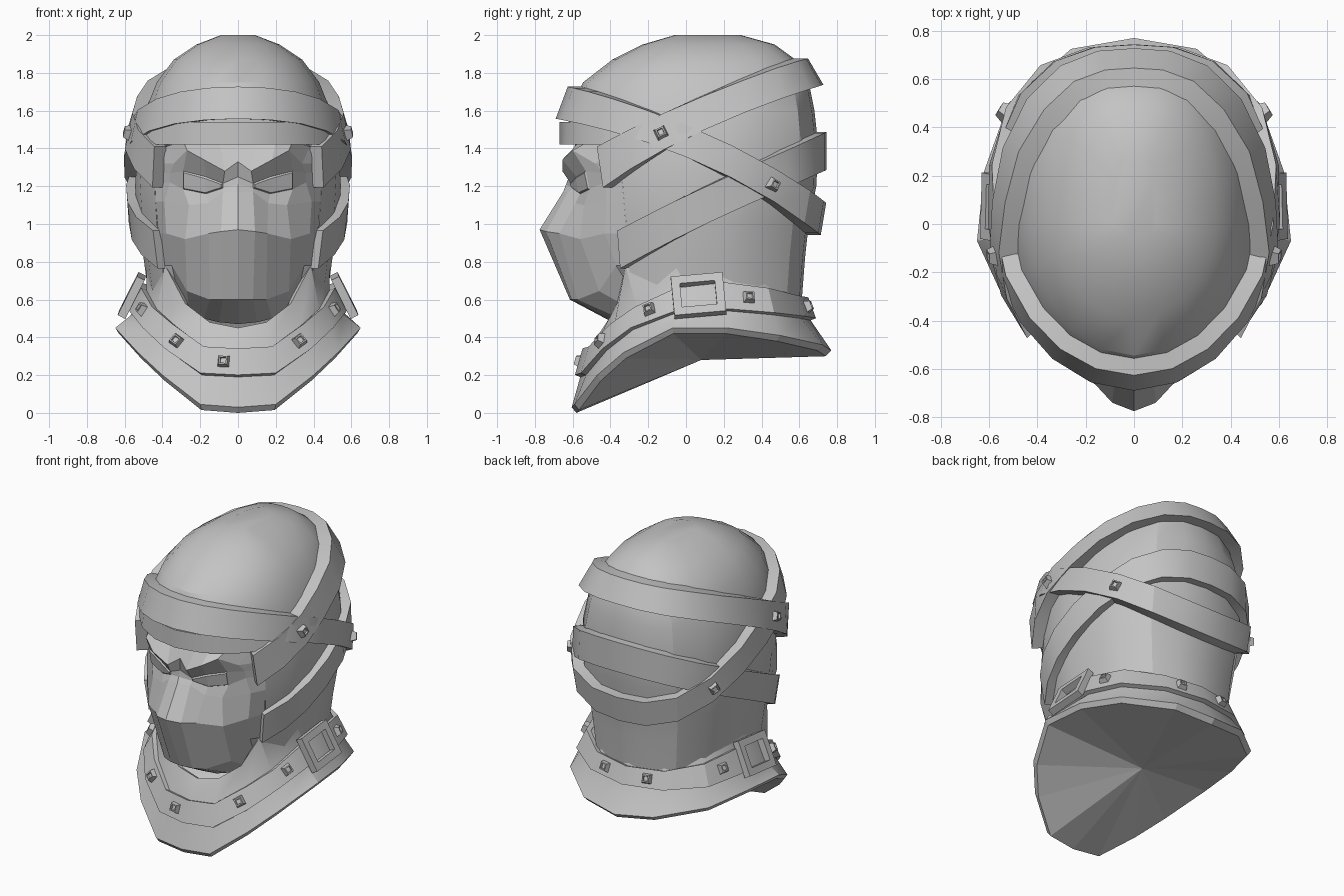
import bpy, bmesh, math
from mathutils import Vector, Matrix

if "Cube" in bpy.data.objects:
    bpy.data.objects.remove(bpy.data.objects["Cube"])

grey = bpy.data.materials.new("stone_grey")
grey.diffuse_color = (0.55, 0.55, 0.55, 1)
grey.use_nodes = True
grey.node_tree.nodes["Principled BSDF"].inputs["Base Color"].default_value = grey.diffuse_color


def finish(name, bm, angle=None):
    me = bpy.data.meshes.new(name)
    bm.to_mesh(me)
    bm.free()
    me.materials.append(grey)
    ob = bpy.data.objects.new(name, me)
    bpy.context.collection.objects.link(ob)
    if angle:
        bpy.ops.object.select_all(action='DESELECT')
        ob.select_set(True)
        bpy.context.view_layer.objects.active = ob
        bpy.ops.object.shade_smooth_by_angle(angle=math.radians(angle))
    return ob


def loft(rings, closed=True, wrap=False):
    """Skin point rows, listed from bottom to top and counterclockwise."""
    bm = bmesh.new()
    v = [[bm.verts.new(p) for p in r] for r in rings]
    n, m = len(rings[0]), len(rings)
    for j in range(m if wrap else m - 1):
        a, b = v[j], v[(j + 1) % m]
        for i in range(n if closed else n - 1):
            k = (i + 1) % n
            bm.faces.new((a[i], a[k], b[k], b[i]))
    if wrap and not closed:
        bm.faces.new([r[0] for r in reversed(v)])
        bm.faces.new([r[-1] for r in v])
    return bm, v


# Head cross-sections: height, half width, front depth, back depth
SECT = [(.56, .465, .48, .61), (.82, .50, .52, .63), (1.0, .53, .54, .65),
        (1.2, .545, .57, .69), (1.42, .53, .62, .70), (1.6, .49, .62, .68),
        (1.75, .43, .545, .65), (1.87, .34, .39, .58), (1.95, .22, .23, .47),
        (2.0, .09, .06, .29)]


def surf(t, z, off=0.0):
    """Point on the head: elliptical in front, squarer behind."""
    z = min(max(z, SECT[0][0]), SECT[-1][0])
    for a, b in zip(SECT, SECT[1:]):
        if z <= b[0]:
            f = (z - a[0]) / (b[0] - a[0])
            w, yf, yb = (a[i] + (b[i] - a[i]) * f + off for i in (1, 2, 3))
            break
    c, s = math.cos(t), math.sin(t)
    if c < 0:
        k = (abs(s) ** 2.6 + abs(c) ** 2.6) ** (-1 / 2.6)
        c, s = c * k, s * k
    return Vector((w * s, -c * (yf if c > 0 else yb), z))


# Hood, open around the face
N = 20
bm, v = loft([[surf(math.tau * i / N, s[0]) for i in range(N)] for s in SECT])
bm.faces.new(v[-1])
gone = [f for f in bm.faces if f.calc_center_median().z < 1.4
        and f.calc_center_median().y < -.31]
bmesh.ops.delete(bm, geom=gone, context='FACES')
finish("hood", bm, 25)

# Face: half the columns from centre to cheek, rows from chin to hairline
FACE = [
    [(0, -.37, .47), (.10, -.37, .48), (.18, -.35, .50), (.26, -.31, .56), (.32, -.28, .64)],
    [(0, -.615, .60), (.08, -.605, .60), (.15, -.575, .60), (.27, -.46, .645), (.35, -.37, .78)],
    [(0, -.775, .97), (.09, -.74, .96), (.155, -.67, .95), (.28, -.56, .92), (.38, -.43, .95)],
    [(0, -.65, 1.17), (.08, -.625, 1.17), (.16, -.585, 1.11), (.26, -.54, 1.10), (.39, -.42, 1.12)],
    [(0, -.635, 1.21), (.08, -.60, 1.19), (.17, -.56, 1.16), (.29, -.51, 1.185), (.36, -.43, 1.22)],
    [(0, -.62, 1.25), (.08, -.61, 1.215), (.17, -.58, 1.25), (.29, -.53, 1.28), (.36, -.44, 1.27)],
    [(0, -.62, 1.33), (.07, -.655, 1.28), (.18, -.655, 1.34), (.27, -.60, 1.39), (.34, -.48, 1.32)],
    [(0, -.58, 1.44), (.10, -.57, 1.44), (.20, -.56, 1.44), (.29, -.51, 1.44), (.38, -.40, 1.41)]]
rows = [r + [surf(math.tau * 3 / N, r[-1][2])] for r in FACE]  # meets the hood edge
bm, v = loft(rows, closed=False)
# Eye sockets with a raised narrow eye
eye = [f for f in bm.faces if set(f.verts) <= set(v[4][1:4] + v[5][1:4])]
bmesh.ops.inset_region(bm, faces=eye, thickness=.010, depth=-.02)
bmesh.ops.inset_region(bm, faces=eye, thickness=.008, depth=.008)
face = finish("face_mask", bm)
mir = face.modifiers.new("mirror", 'MIRROR')
mir.use_clip = True

# Collar: half outlines from front to back
LIP = [(0, -.605, .03), (.2, -.59, .045), (.4, -.47, .2), (.53, -.33, .32), (.65, -.07, .45),
       (.62, .22, .45), (.52, .50, .41), (.26, .725, .36), (0, .77, .33)]
LOW = [(0, -.56, .19), (.19, -.53, .2), (.37, -.42, .33), (.48, -.28, .44), (.55, -.05, .53),
       (.55, .22, .54), (.475, .45, .52), (.26, .61, .5), (0, .66, .49)]
TOP = [(0, -.52, .33), (.17, -.49, .34), (.33, -.38, .46), (.43, -.26, .55), (.485, -.05, .65),
       (.485, .2, .68), (.42, .42, .65), (.24, .57, .61), (0, .62, .60)]
NECK = [(0, -.44, .45), (.15, -.42, .48), (.28, -.365, .58), (.385, -.32, .78), (.485, -.05, .79),
        (.465, .2, .76), (.38, .41, .72), (.21, .55, .68), (0, .60, .67)]


def full(half):
    return [Vector(p) for p in half] + [Vector((-x, y, z)) for x, y, z in half[-2:0:-1]]


lip, low, top, neck = map(full, (LIP, LOW, TOP, NECK))
rim = [Vector((p.x * .92, p.y * .92, p.z - .02)) for p in neck]
finish("collar", loft([lip, low, top, neck, rim])[0], 30)

# Underside fan closing the collar
edge = [Vector((p.x * .97, p.y * .96, p.z - .03)) for p in lip]
bm, v = loft([edge, lip])
hub = bm.verts.new((0, .08, .28))
for i in range(len(edge)):
    bm.faces.new((v[0][(i + 1) % len(edge)], v[0][i], hub))
finish("collar_underside", bm)


# Leather strap around the collar
def swell(ring, d):
    out = []
    for i, p in enumerate(ring):
        t = ring[(i + 1) % len(ring)] - ring[i - 1]
        out.append(p + Vector((t.y, -t.x, 0)).normalized() * d + Vector((0, 0, d * .4)))
    return out


finish("collar_strap", loft([low, swell(low, .028), swell(top, .028), top], wrap=True)[0], 25)


# Cloth wraps following the head
def wrap_z(kind, y):
    return {"forehead": 1.44 - .45 * y - .2 * y * y, "crown": 1.545 + .5 * y - .18 * y * y,
            "cheek": 1.05 + .48 * y, "brow": 1.48}[kind]


def wrap_point(kind, t, dz, off):
    y = surf(t, 1.42).y
    return surf(t, wrap_z(kind, y) + dz, off)


def wrap(kind, t0, t1, n, h, off, closed=False, h_back=None):
    """Half height may change from h at the front to h_back at the back."""
    h_back = h_back or h
    ts = [t0 + (t1 - t0) * i / n for i in range(n if closed else n + 1)]
    rings = [[wrap_point(kind, t, s * (h + (h_back - h) * (.5 - .5 * math.cos(t))), o)
              for t in ts]
             for s, o in ((-1, -.01), (-1, off), (1, off), (1, -.01))]
    finish(kind + "_wrap", loft(rings, closed, True)[0], 25)


wrap("forehead", 0, math.tau, 20, .085, .07, True)
wrap("crown", .82, math.tau - .82, 16, .115, .075, h_back=.07)
wrap("cheek", .90, math.tau - .90, 16, .10, .05)
wrap("brow", -1.25, 1.25, 8, .06, .05)


# Metal fittings: placed with local x along the strap, z outward
def place(bm, p, along, out):
    z = out.normalized()
    x = (along - z * along.dot(z)).normalized()
    bm.transform(Matrix.Translation(p) @ Matrix((x, z.cross(x), z)).transposed().to_4x4())


def stud(p, along, out):
    bm = bmesh.new()
    bmesh.ops.create_cone(bm, cap_ends=True, segments=4, radius1=.05, radius2=.032, depth=.05,
                          matrix=Matrix.Rotation(math.pi / 4, 4, 'Z'))
    cap = [f for f in bm.faces if f.normal.z > .9]
    bmesh.ops.inset_region(bm, faces=cap, thickness=.01)
    bmesh.ops.inset_region(bm, faces=cap, thickness=.003, depth=-.012)
    place(bm, p, along, out)
    finish("stud", bm)


def flip(v, s):
    return Vector((v.x * s, v.y, v.z))


def strap_frame(f):
    i = min(int(f), 7)
    a, b = low[i].lerp(low[i + 1], f - i), top[i].lerp(top[i + 1], f - i)
    along = low[i + 1] - low[i]
    return a.lerp(b, .5), along, along.cross(b - a).normalized()


for f in (.4, 1.8, 3.4, 5.5, 7.4):
    p, a, n = strap_frame(f)
    for s in ((-1,) if f == .4 else (1, -1)):
        stud(flip(p + n * .035, s), flip(a, s), flip(n, s))

for kind, t, off in (("forehead", 2.18, .065), ("crown", 1.38, .075)):
    p = wrap_point(kind, t, 0, off)
    a = wrap_point(kind, t + .1, 0, off) - p
    n = a.cross(wrap_point(kind, t, .05, off) - p).normalized()
    for s in (1, -1):
        stud(flip(p, s), flip(a, s), flip(n, s))

# Square buckle frames on both sides of the strap
for s in (1, -1):
    p, a, n = strap_frame(4.45)
    bm = bmesh.new()
    for x, y, w, h in ((-.115, 0, .045, .23), (.115, 0, .045, .23),
                       (0, -.0925, .19, .045), (0, .0925, .19, .045)):
        bmesh.ops.create_cube(bm, size=1, matrix=Matrix.Translation((x, y, 0))
                              @ Matrix.Diagonal((w, h, .045, 1)))
    place(bm, flip(p + n * .05, s), flip(Vector((0, 1, .1)), s), flip(n, s))
    finish("buckle", bm)
